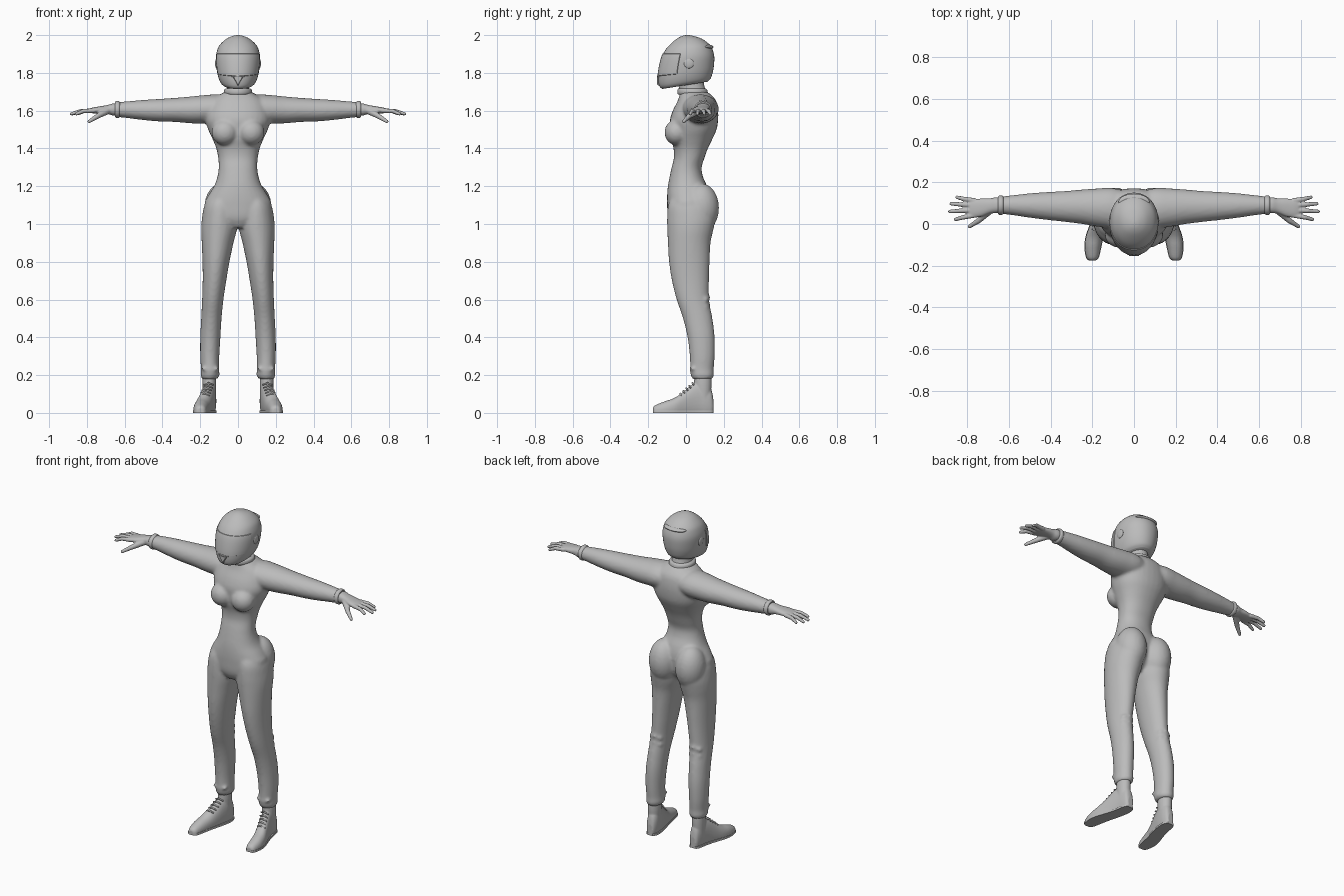
import bpy, bmesh, math
from mathutils import Matrix, Vector

cube = bpy.data.objects.get("Cube")
if cube:
    bpy.data.objects.remove(cube, do_unlink=True)

grey = bpy.data.materials.new("plain grey")
grey.use_nodes = True
grey.diffuse_color = (0.5, 0.5, 0.5, 1)
grey.node_tree.nodes["Principled BSDF"].inputs["Base Color"].default_value = (0.5, 0.5, 0.5, 1)

AXES = {"X": (0, 1, 2), "Y": (1, 0, 2), "Z": (2, 0, 1)}


def smooth_rows(rows, steps):
    """Catmull-Rom interpolation between cross-section rows."""
    result = []
    for i in range(len(rows) - 1):
        a, b, c, d = (rows[max(0, min(len(rows) - 1, i + k))] for k in (-1, 0, 1, 2))
        for s in range(steps):
            t = s / steps
            result.append([0.5 * (2 * q + (r - p) * t + (2 * p - 5 * q + 4 * r - w) * t * t
                                  + (3 * q - p - 3 * r + w) * t ** 3)
                           for p, q, r, w in zip(a, b, c, d)])
    return result + [list(rows[-1])]


def loft(bm, rows, axis, side=1, power=2.0, steps=4, segs=32):
    """Skin rows of (position, u_min, u_max, v_min, v_max); returns the face grid."""
    along, u, v = AXES[axis]
    rings = []
    for t, u0, u1, v0, v1 in smooth_rows(rows, steps):
        ring = []
        for j in range(segs):
            angle = math.tau * j / segs
            c, s = math.cos(angle), math.sin(angle)
            co = Vector()
            co[along] = t
            co[u] = (u0 + u1) / 2 + (u1 - u0) / 2 * math.copysign(abs(c) ** (2 / power), c)
            co[v] = (v0 + v1) / 2 + (v1 - v0) / 2 * math.copysign(abs(s) ** (2 / power), s)
            co.x *= side
            ring.append(bm.verts.new(co))
        rings.append(ring)
    bm.faces.new(rings[0])
    bm.faces.new(rings[-1])
    return [[bm.faces.new((lo[j], lo[(j + 1) % segs], hi[(j + 1) % segs], hi[j]))
             for j in range(segs)] for lo, hi in zip(rings, rings[1:])]


def ellipsoid(bm, centre, radii):
    matrix = Matrix.Translation(centre) @ Matrix.Diagonal((*radii, 1))
    bmesh.ops.create_uvsphere(bm, u_segments=24, v_segments=16, radius=1, matrix=matrix)


def capsules(bm, points, radii, side=1):
    """Chain of rounded, tapering segments through the points."""
    pts = [Vector((p[0] * side, p[1], p[2])) for p in points]
    for p, r in zip(pts, radii):
        ellipsoid(bm, p, (r, r, r))
    for p, q, r, w in zip(pts, pts[1:], radii, radii[1:]):
        turn = Vector((0, 0, 1)).rotation_difference(q - p).to_matrix().to_4x4()
        bmesh.ops.create_cone(bm, cap_ends=True, segments=16, radius1=r, radius2=w,
                              depth=(q - p).length, matrix=Matrix.Translation((p + q) / 2) @ turn)


def finish(name, bm, voxel=0, relax=0):
    bmesh.ops.recalc_face_normals(bm, faces=bm.faces[:])
    mesh = bpy.data.meshes.new(name)
    bm.to_mesh(mesh)
    bm.free()
    mesh.materials.append(grey)
    obj = bpy.data.objects.new(name, mesh)
    bpy.context.scene.collection.objects.link(obj)
    bpy.ops.object.select_all(action="DESELECT")
    obj.select_set(True)
    bpy.context.view_layer.objects.active = obj
    if voxel:
        mod = obj.modifiers.new("merge", "REMESH")
        mod.mode, mod.voxel_size, mod.use_smooth_shade = "VOXEL", voxel, True
        mod = obj.modifiers.new("relax", "SMOOTH")
        mod.factor, mod.iterations = 0.5, relax
        bpy.ops.object.shade_smooth()
    else:
        bpy.ops.object.shade_smooth_by_angle(angle=math.radians(40))
    return obj


# Cross-sections of the suit
torso = [(0.98, -.06, .06, -.07, .07), (1.03, -.15, .15, -.095, .11), (1.1, -.178, .178, -.1, .125),
         (1.15, -.158, .158, -.1, .125), (1.2, -.127, .127, -.096, .112), (1.25, -.109, .109, -.087, .09),
         (1.3, -.102, .102, -.076, .083), (1.35, -.105, .105, -.064, .098), (1.4, -.115, .115, -.066, .116),
         (1.45, -.135, .135, -.08, .14), (1.5, -.158, .158, -.083, .162), (1.55, -.172, .172, -.085, .17),
         (1.6, -.165, .165, -.07, .17), (1.65, -.145, .145, -.045, .16), (1.68, -.105, .105, -.035, .138),
         (1.7, -.07, .07, -.032, .112)]
leg = [(1.16, .03, .14, -.07, .11), (1.1, .01, .177, -.095, .14), (1.03, .004, .191, -.1, .155),
       (.97, .006, .195, -.099, .145), (.9, .024, .192, -.096, .13), (.8, .045, .188, -.09, .125),
       (.7, .062, .187, -.075, .122), (.6, .077, .19, -.05, .122), (.5, .087, .195, -.016, .14),
       (.4, .093, .2, .008, .152), (.3, .099, .2, .02, .152), (.23, .1, .196, .022, .147),
       (.2, .098, .198, .025, .148), (.18, .108, .192, .035, .14)]
arm = [(.02, .0, .15, 1.56, 1.66), (.1, -.02, .172, 1.535, 1.685), (.18, -.012, .17, 1.532, 1.682),
       (.25, .0, .165, 1.533, 1.675), (.33, .01, .158, 1.54, 1.668), (.42, .02, .153, 1.543, 1.662),
       (.5, .03, .147, 1.55, 1.657), (.58, .042, .138, 1.56, 1.65), (.65, .05, .13, 1.568, 1.643)]

bm = bmesh.new()
loft(bm, torso, "Z", power=2.2)
for side in (1, -1):
    loft(bm, leg, "Z", side)
    loft(bm, arm, "X", side)
    ellipsoid(bm, (side * .07, -.05, 1.485), (.07, .064, .068))   # bust
    ellipsoid(bm, (side * .09, .08, 1.085), (.088, .095, .13))    # seat
    # loose folds behind the knee and above the hem
    for z in (.56, .6):
        capsules(bm, [(.1, .105, z), (.135, .117, z + .012), (.17, .105, z)], [.01, .012, .01], side)
    capsules(bm, [(.11, .035, .235), (.15, .028, .225), (.185, .035, .235)], [.009, .01, .009], side)
finish("racing_suit", bm, .009, 5)

# Neck and collar
bm = bmesh.new()
loft(bm, [(1.66, -.068, .068, -.03, .115), (1.7, -.06, .06, -.034, .106),
          (1.74, -.056, .056, -.04, .095), (1.8, -.056, .056, -.045, .09)], "Z")
finish("neck", bm)
bm = bmesh.new()
loft(bm, [(1.685, -.07, .07, -.042, .115), (1.695, -.075, .075, -.046, .116),
          (1.71, -.073, .073, -.045, .112), (1.718, -.064, .064, -.04, .104)], "Z")
finish("collar", bm)

# Helmet shell, with a raised visor and a lower edge that drops towards the chin
bm = bmesh.new()
shell = [(1.735, -.075, .075, -.125, .115), (1.75, -.092, .092, -.14, .13), (1.78, -.105, .105, -.147, .14),
         (1.82, -.113, .113, -.145, .147), (1.88, -.117, .117, -.13, .15), (1.92, -.11, .11, -.11, .142),
         (1.95, -.095, .095, -.085, .125), (1.98, -.062, .062, -.05, .085), (1.995, -.03, .03, -.022, .042),
         (2, -.006, .006, 0, .012)]
segs = 64
grid = loft(bm, shell, "Z", power=2.1, segs=segs)
visor = [f for row in grid for j, f in enumerate(row)
         if 1.8 < f.calc_center_median().z < 1.9 and abs(j + .5 - .75 * segs) < .21 * segs]
for v in bm.verts:
    v.co.z += .16 * v.co.y * max(0, min(1, (1.9 - v.co.z) / .16))
bmesh.ops.recalc_face_normals(bm, faces=bm.faces[:])
bmesh.ops.inset_region(bm, faces=visor, thickness=.002, depth=.003)
finish("helmet", bm)

bm = bmesh.new()
ellipsoid(bm, (0, .105, 1.937), (.075, .04, .014))
finish("rear_spoiler", bm)

bm = bmesh.new()
for side in (1, -1):
    ellipsoid(bm, (side * .114, .015, 1.85), (.007, .026, .026))
finish("visor_pivots", bm)

# Chin vent: a small downward triangle with a bar across the top
bm = bmesh.new()
bmesh.ops.create_cone(bm, cap_ends=True, segments=3, radius1=.034, radius2=.026, depth=.012,
                      matrix=Matrix.Translation((0, -.147, 1.764)) @ Matrix.Rotation(math.pi / 2, 4, "X")
                      @ Matrix.Rotation(math.pi, 4, "Z"))
capsules(bm, [(-.03, -.144, 1.782), (0, -.149, 1.782), (.03, -.144, 1.782)], [.004, .005, .004])
finish("chin_vent", bm)

palm = [(.62, .055, .125, 1.574, 1.638), (.66, .052, .128, 1.574, 1.638), (.69, .05, .123, 1.582, 1.63),
        (.73, .036, .122, 1.585, 1.623), (.77, .03, .118, 1.586, 1.616), (.79, .036, .112, 1.59, 1.61)]
cuff = [(.625, .05, .13, 1.567, 1.645), (.632, .044, .136, 1.562, 1.651),
        (.645, .044, .136, 1.562, 1.651), (.652, .05, .13, 1.568, 1.645)]
fingers = [(.112, .128, .855), (.09, .097, .883), (.066, .06, .89), (.042, .022, .862)]
shoe = [(-.175, .185, .215, -.005, .028), (-.16, .17, .228, -.02, .042), (-.11, .158, .236, -.03, .062),
        (-.06, .148, .23, -.03, .08), (-.01, .135, .213, -.03, .115), (.03, .125, .2, -.03, .148),
        (.07, .117, .19, -.03, .165), (.11, .115, .183, -.03, .155), (.135, .122, .175, -.02, .12),
        (.145, .13, .165, 0, .07)]

for label, side in (("left", 1), ("right", -1)):
    # Glove with four fingers and a lowered thumb
    bm = bmesh.new()
    loft(bm, palm, "X", side, power=2.3)
    for base, tip, reach in fingers:
        mid = (.775 + reach) / 2
        capsules(bm, [(.765, base, 1.6), (mid, (base + tip) / 2, 1.598), (reach - .007, tip, 1.583)],
                 [.0125, .011, .0085], side)
    capsules(bm, [(.695, .062, 1.598), (.745, .016, 1.57), (.788, -.012, 1.543)], [.019, .0135, .009], side)
    finish(label + "_glove", bm, .004, 3)

    bm = bmesh.new()
    loft(bm, cuff, "X", side)
    finish(label + "_cuff", bm)

    # Ankle shoe, flattened underneath
    bm = bmesh.new()
    loft(bm, shoe, "Y", side, power=2.2)
    loft(bm, [(.06, .12, .185, .05, .13), (.15, .115, .188, .043, .135), (.21, .118, .186, .045, .133)], "Z", side)
    for v in bm.verts:
        v.co.z = max(v.co.z, .002)
    finish(label + "_shoe", bm, .005, 3)

    bm = bmesh.new()
    loft(bm, [(y, a - .002, b + .002, -.04, .06) for y, a, b, c, d in shoe], "Y", side, power=2.5)
    for v in bm.verts:
        v.co.z = max(0, min(.012, v.co.z))
    finish(label + "_sole", bm)

    # Laces down the instep
    bm = bmesh.new()
    for i in range(5):
        x, y, z = .176 - i * .005, -.03 + i * .016, .102 + i * .014
        capsules(bm, [(x - .024, y + .006, z - .01), (x, y, z), (x + .024, y + .006, z - .01)],
                 [.004, .005, .004], side)
    finish(label + "_laces", bm)
